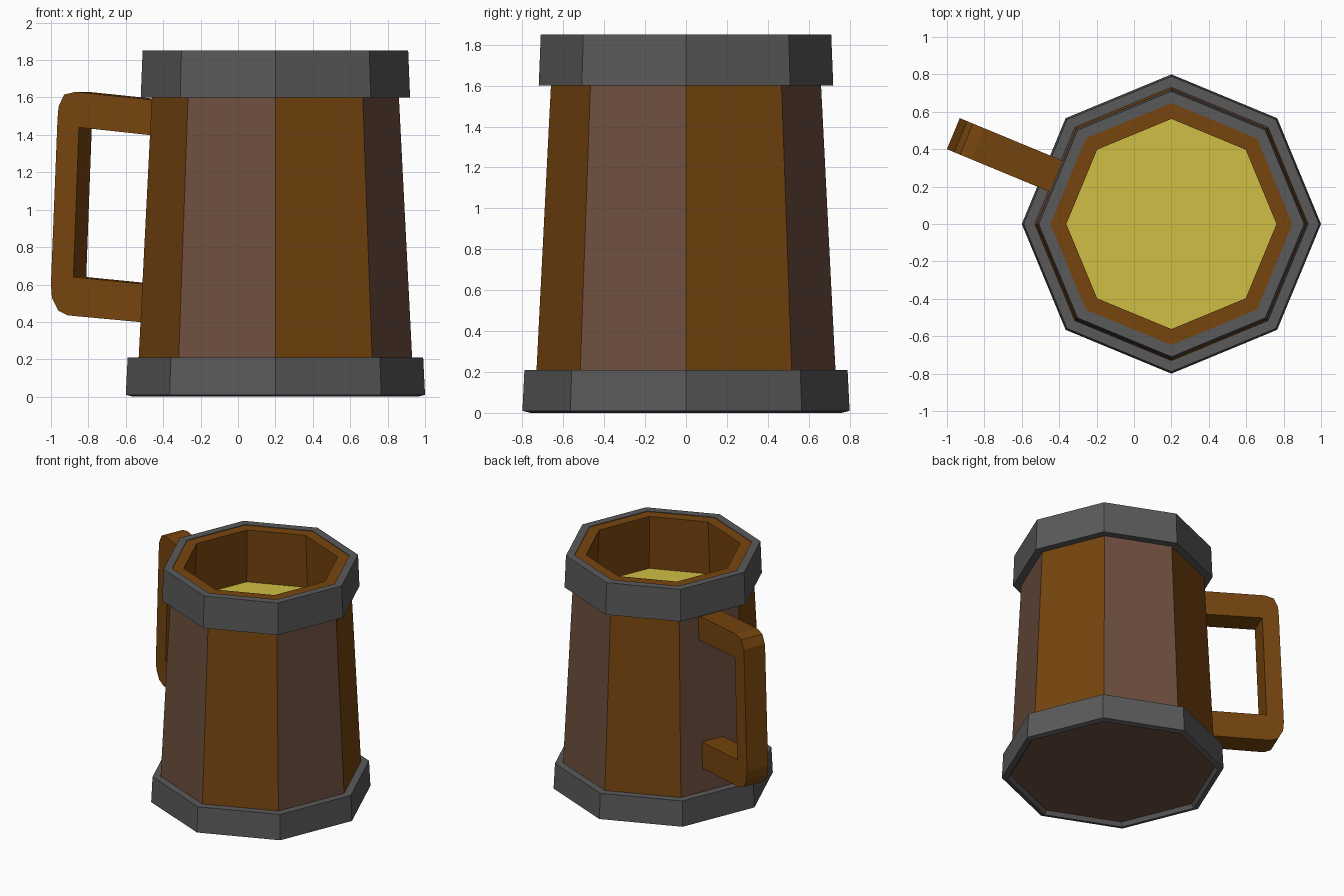
import bpy, bmesh, math
from mathutils import Vector

cube = bpy.data.objects.get("Cube")
if cube:
    bpy.data.objects.remove(cube, do_unlink=True)

SIDES = 8
CENTRE = Vector((0.2, 0, 0))


def material(name, rgb):
    """Flat material from 0-255 display values, stored as linear."""
    linear = [((c / 255 + 0.055) / 1.055) ** 2.4 for c in rgb]
    mat = bpy.data.materials.new(name)
    mat.use_nodes = True
    mat.diffuse_color = (*linear, 1)
    mat.node_tree.nodes["Principled BSDF"].inputs["Base Color"].default_value = (*linear, 1)
    return mat


oak = material("oak brown", (119, 69, 15))
walnut = material("walnut brown", (110, 79, 63))
iron = material("iron grey", (90, 90, 90))
ale = material("ale yellow", (208, 191, 68))


def finish(name, bm, mats):
    bmesh.ops.recalc_face_normals(bm, faces=bm.faces)
    mesh = bpy.data.meshes.new(name)
    bm.to_mesh(mesh)
    bm.free()
    for mat in mats:
        mesh.materials.append(mat)
    obj = bpy.data.objects.new(name, mesh)
    obj.location = CENTRE
    bpy.context.collection.objects.link(obj)
    return obj


def turned(name, profile, mats, closed=False, pick=None):
    """Sweep (radius, z) points round the axis; open profiles get end caps."""
    bm = bmesh.new()
    rings = []
    for r, z in profile:
        rings.append([bm.verts.new((r * math.cos(a), r * math.sin(a), z))
                      for a in (math.tau * k / SIDES for k in range(SIDES))])
    for i in range(len(rings) if closed else len(rings) - 1):
        low, high = rings[i], rings[(i + 1) % len(rings)]
        for k in range(SIDES):
            n = (k + 1) % SIDES
            face = bm.faces.new((low[k], low[n], high[n], high[k]))
            face.material_index = pick(i, k) if pick else 0
    if not closed:
        for end, ring in (("bottom", rings[0]), ("top", rings[-1])):
            face = bm.faces.new(ring)
            face.material_index = pick(end, 0) if pick else 0
    return finish(name, bm, mats)


def stave_colour(section, k):
    """Outer staves alternate, underside is walnut, the rest is oak."""
    if section == "bottom":
        return 1
    return k % 2 if section == 0 else 0


# Tapered wooden body, hollow down to the drink
turned("mug_body", [(0.74, 0.03), (0.648, 1.845), (0.562, 1.845), (0.585, 1.415)],
       [oak, walnut], pick=stave_colour)

# Drink surface
turned("drink", [(0.583, 1.416), (0.583, 1.424)], [ale])

# Metal bands
turned("bottom_band", [(0.725, 0.21), (0.79, 0.21), (0.80, 0.01), (0.76, 0), (0.74, 0.03)],
       [iron], closed=True)
turned("top_band", [(0.655, 1.6), (0.72, 1.6), (0.71, 1.85), (0.647, 1.85)],
       [iron], closed=True)

# Handle: flat outline (distance from axis, z) extruded to its width
outline = [(0.60, 1.58), (1.12, 1.63), (1.186, 1.615), (1.218, 1.55), (1.224, 1.48),
           (1.262, 0.60), (1.256, 0.53), (1.219, 0.46), (1.165, 0.435), (0.64, 0.39),
           (0.64, 0.595), (1.132, 0.64), (1.10, 1.44), (0.60, 1.39)]
bm = bmesh.new()
side = bm.faces.new([bm.verts.new((d, -0.09, z)) for d, z in outline])
swept = bmesh.ops.extrude_face_region(bm, geom=[side], use_keep_orig=True)
bmesh.ops.translate(bm, vec=(0, 0.18, 0),
                    verts=[v for v in swept["geom"] if isinstance(v, bmesh.types.BMVert)])
handle = finish("handle", bm, [oak])
handle.rotation_euler.z = math.radians(157.5)
